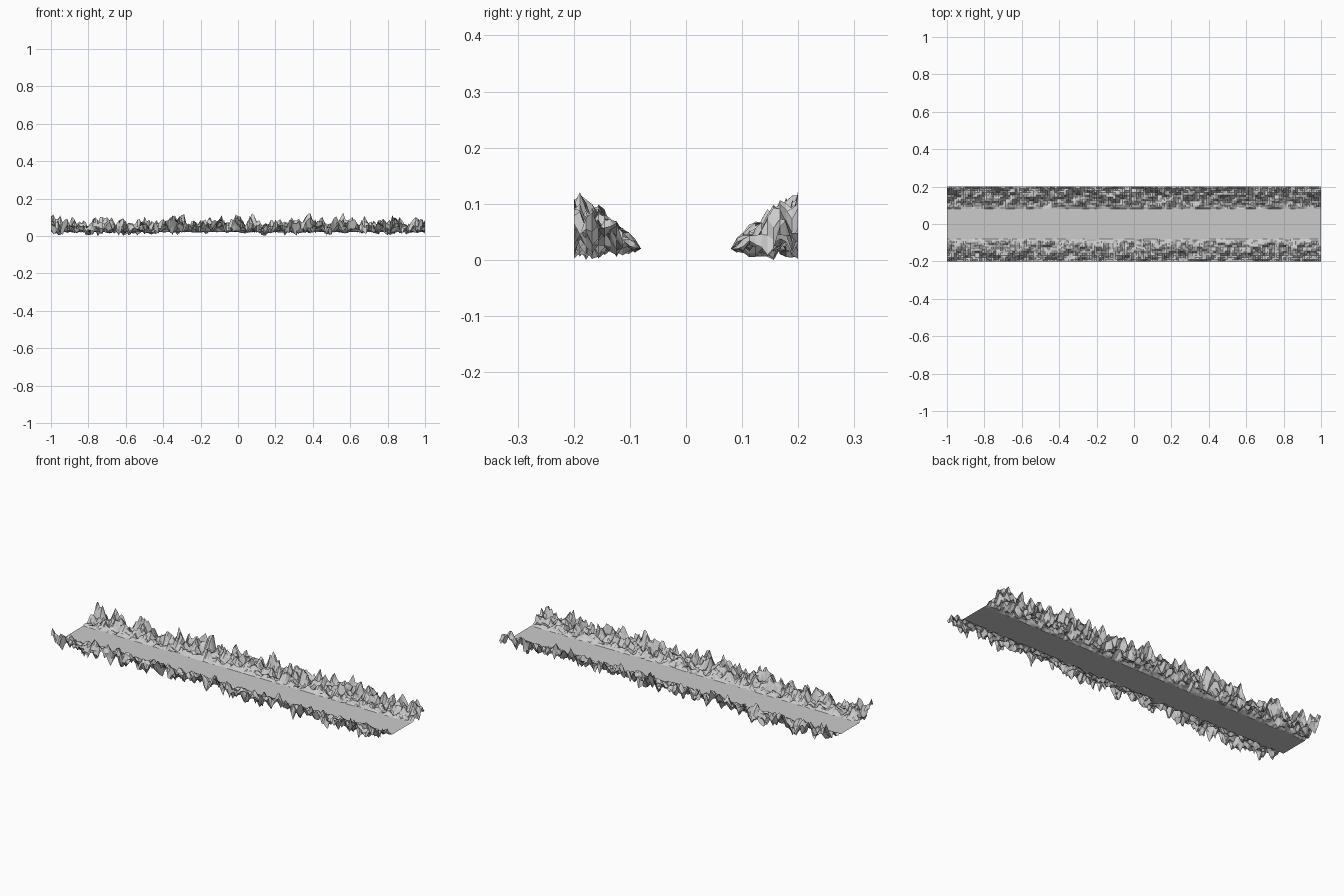
import bpy, bmesh
from mathutils import Vector, noise

if "Cube" in bpy.data.objects:
    bpy.data.objects.remove(bpy.data.objects["Cube"])

NX, NY = 160, 11            # cells along the strip, cells across each bank
INNER, OUTER, FLOOR = 0.08, 0.20, 0.02


def bank_height(x, y):
    # rises away from the flat floor, with roughness growing outwards
    t = (abs(y) - INNER) / (OUTER - INNER)
    if t < 1e-6:
        return FLOOR
    n = noise.noise(Vector((x * 29, y * 29, 3.7)))
    n += 0.5 * noise.noise(Vector((x * 67, y * 67, 9.1)))
    n = max(-1, min(1, n * 1.15))
    z = FLOOR + 0.040 * t ** 0.8 + 0.068 * t ** 0.65 * n
    return max(0.002 if n < -0.8 else 0.008, min(0.125, z))


def make_strip(name, ys, nx):
    bm = bmesh.new()
    rows = []
    for i in range(nx + 1):
        x = -1 + 2 * i / nx
        rows.append([bm.verts.new((x, y, bank_height(x, y))) for y in ys])
    for a, b in zip(rows, rows[1:]):
        for j in range(len(ys) - 1):
            bm.faces.new((a[j], b[j], b[j + 1], a[j + 1]))
    # lowest dip of the rough banks rests on the ground
    if nx > 1:
        low = min(bm.verts, key=lambda v: v.co.z)
        low.co.z = 0.0
    mesh = bpy.data.meshes.new(name)
    bm.to_mesh(mesh)
    bm.free()
    obj = bpy.data.objects.new(name, mesh)
    bpy.context.collection.objects.link(obj)
    return obj


# flat valley floor
make_strip("valley_floor", [-INNER, INNER], 1)

# rocky banks on both sides
steps = [INNER + (OUTER - INNER) * j / NY for j in range(NY + 1)]
make_strip("back_bank", steps, NX)
make_strip("front_bank", [-y for y in reversed(steps)], NX)
